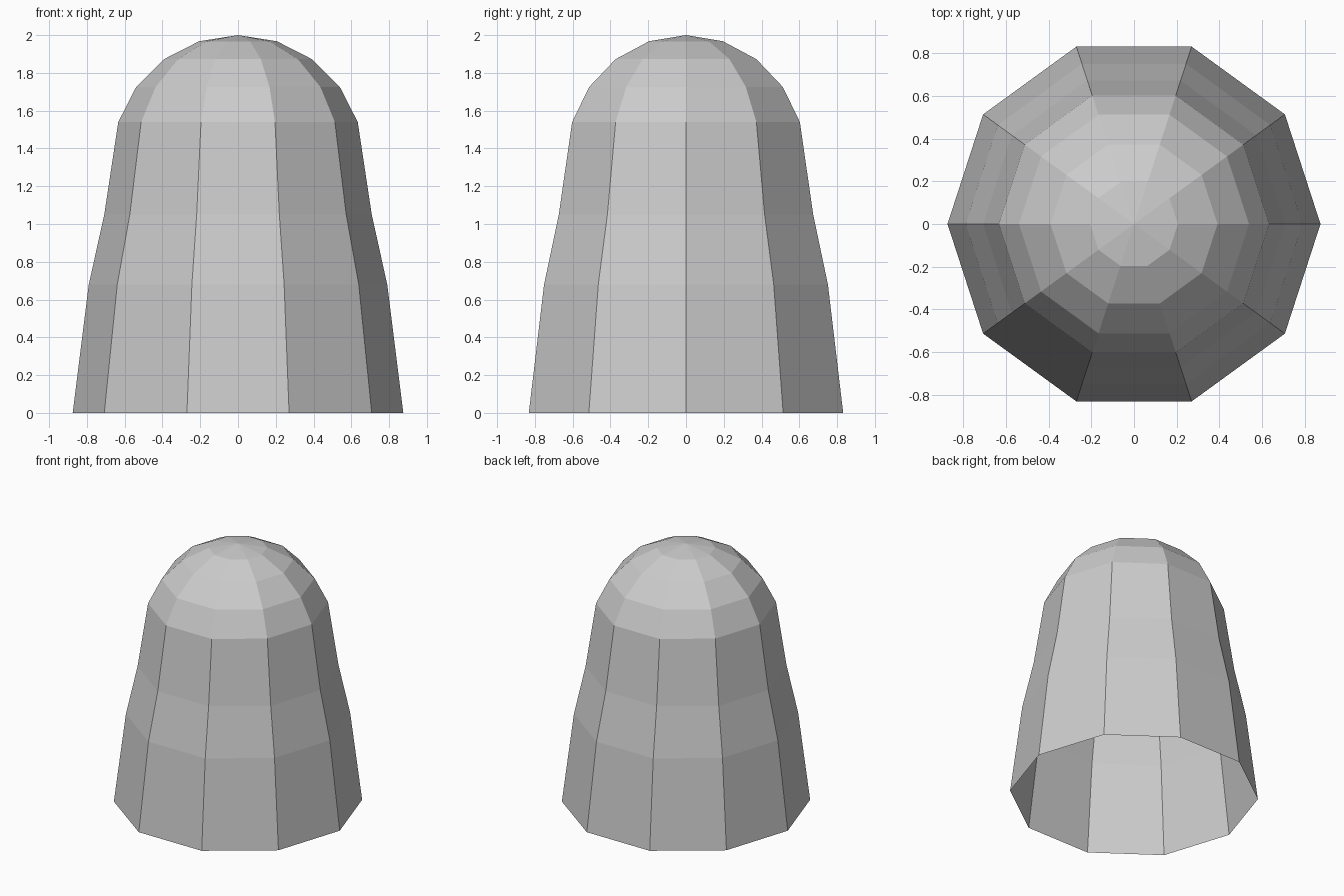
import bpy, bmesh
from math import sin, cos, radians, tau

if "Cube" in bpy.data.objects:
    bpy.data.objects.remove(bpy.data.objects["Cube"])

SIDES = 10
DOME_R = 2 / 3

# Skirt profile (radius, height), then spherical dome rings every 18 degrees
profile = [(0.875, 0.0), (0.79, 0.68), (0.708, 1.05)]
profile += [(DOME_R * sin(radians(a)), 2 - DOME_R + DOME_R * cos(radians(a)))
            for a in (72, 54, 36, 18)]

bm = bmesh.new()
rings = [[bm.verts.new((r * cos(tau * i / SIDES), r * sin(tau * i / SIDES), z))
          for i in range(SIDES)] for r, z in profile]
apex = bm.verts.new((0, 0, 2))

# Side walls, open at the bottom
for low, high in zip(rings, rings[1:]):
    for i in range(SIDES):
        j = (i + 1) % SIDES
        bm.faces.new((low[i], low[j], high[j], high[i]))

# Cap fan
for i in range(SIDES):
    bm.faces.new((rings[-1][i], rings[-1][(i + 1) % SIDES], apex))

mesh = bpy.data.meshes.new("domed_shell")
bm.to_mesh(mesh)
bm.free()
bpy.context.collection.objects.link(bpy.data.objects.new("domed_shell", mesh))
